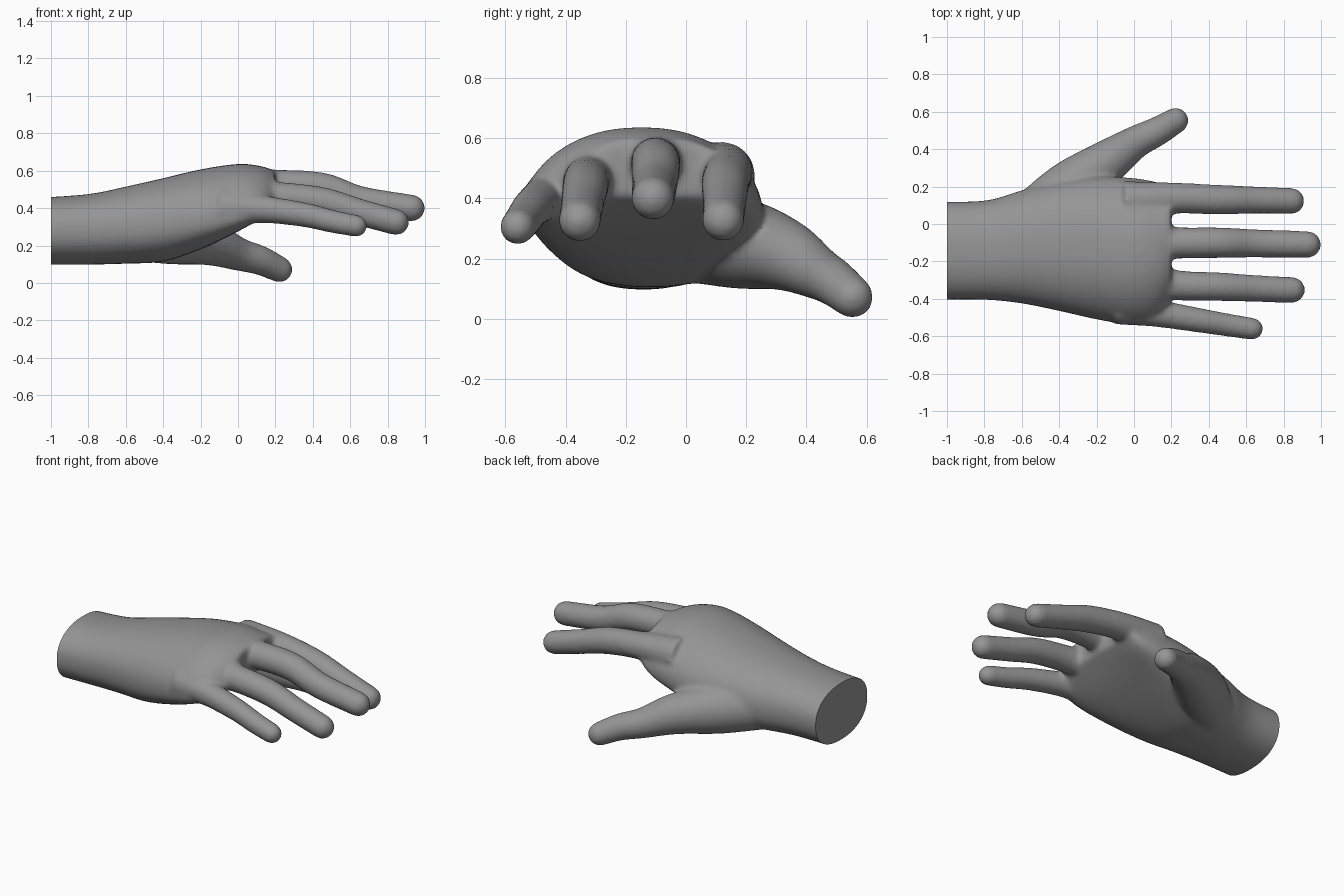
import bpy, bmesh, math
from mathutils import Vector

cube = bpy.data.objects.get("Cube")
if cube:
    bpy.data.objects.remove(cube)

skin = bpy.data.materials.new("soft grey")
skin.use_nodes = True
GREY = (0.3, 0.3, 0.3, 1)
skin.diffuse_color = GREY
skin.node_tree.nodes["Principled BSDF"].inputs["Base Color"].default_value = GREY


def spline(rows, steps=8):
    """Smoothly interpolate rows of numbers."""
    rows = [Vector(r) for r in rows]
    out = []
    for i in range(len(rows) - 1):
        b, c = rows[i], rows[i + 1]
        a = rows[i - 1] if i else b * 2 - c
        d = rows[i + 2] if i + 2 < len(rows) else c * 2 - b
        for k in range(steps):
            t = k / steps
            out.append((b * 2 + (c - a) * t + (a * 2 - b * 5 + c * 4 - d) * t * t
                        + (b * 3 - a - c * 3 + d) * t ** 3) / 2)
    return out + [rows[-1]]


def loft(bm, rings):
    """Join closed rings of points into a capped solid."""
    loops = [[bm.verts.new(p) for p in ring] for ring in rings]
    n = len(loops[0])
    for a, b in zip(loops, loops[1:]):
        for i in range(n):
            j = (i + 1) % n
            bm.faces.new((a[i], a[j], b[j], b[i]))
    bm.faces.new(loops[0][::-1])
    bm.faces.new(loops[-1])


def angles(n):
    return [2 * math.pi * i / n for i in range(n)]


def finger(bm, rows):
    """Round tube through (x, y, z, radius) rows with a domed tip."""
    pts = spline(rows)
    rings = []
    for i, p in enumerate(pts):
        tangent = (pts[min(i + 1, len(pts) - 1)] - pts[max(i - 1, 0)]).to_3d().normalized()
        side = Vector((0, 0, 1)).cross(tangent).normalized()
        up = tangent.cross(side)
        rings.append([p.to_3d() + (side * math.cos(a) + up * math.sin(a)) * p.w
                      for a in angles(24)])
    # dome built from shrinking rings
    end, r = pts[-1].to_3d(), pts[-1].w
    for k in range(1, 7):
        a = k / 6.5 * math.pi / 2
        rings.append([end + (q - end) * math.cos(a) + tangent * r * math.sin(a)
                      for q in rings[len(pts) - 1]])
    loft(bm, rings)


def soft(v):
    """Slightly boxy ellipse coordinate."""
    return math.copysign(abs(v) ** 0.88, v)


bm = bmesh.new()

# wrist and palm: x, y min, y max, z top, z bottom, arch
PALM = [(-1.1, -.405, .12, .453, .097, 0),
        (-.8, -.405, .125, .475, .098, 0),
        (-.6, -.425, .18, .515, .103, .01),
        (-.4, -.465, .23, .56, .115, .02),
        (-.2, -.51, .255, .607, .18, .05),
        (0, -.54, .245, .636, .275, .08),
        (.12, -.51, .225, .625, .35, .09),
        (.2, -.41, .2, .6, .41, .06)]
rings = []
for row in spline(PALM):
    x, y0, y1, top, bottom, arch = row
    rings.append([(x, (y0 + y1) / 2 + (y1 - y0) / 2 * soft(math.cos(a)),
                   (top + bottom) / 2 + (top - bottom) / 2 * soft(math.sin(a))
                   - arch * math.cos(a) ** 2) for a in angles(48)])
loft(bm, rings)

# digits: x, y, z, radius
FINGERS = {
    "index": [(-.05, .12, .48, .11), (.2, .138, .48, .084), (.45, .13, .445, .08),
              (.65, .128, .385, .073), (.842, .123, .327, .07)],
    "middle": [(-.05, -.08, .5, .11), (.2, -.1, .52, .086), (.45, -.1, .508, .082),
               (.65, -.104, .443, .076), (.928, -.11, .4, .072)],
    "ring": [(-.05, -.28, .45, .11), (.2, -.325, .46, .082), (.45, -.335, .435, .077),
             (.65, -.345, .378, .072), (.845, -.353, .325, .07)],
    "little": [(-.08, -.43, .4, .11), (.12, -.475, .395, .076), (.35, -.515, .365, .066),
               (.5, -.54, .33, .062), (.632, -.56, .305, .059)],
    "thumb": [(-.65, -.05, .26, .13), (-.37, .17, .25, .15), (-.16, .32, .215, .122),
              (.0, .432, .155, .09), (.12, .493, .12, .079), (.222, .553, .072, .07)],
}
for rows in FINGERS.values():
    finger(bm, rows)

bmesh.ops.recalc_face_normals(bm, faces=bm.faces)
mesh = bpy.data.meshes.new("hand")
bm.to_mesh(mesh)
hand = bpy.data.objects.new("hand", mesh)
bpy.context.collection.objects.link(hand)

# fuse the parts into one skin and soften the joins
remesh = hand.modifiers.new("fuse", 'REMESH')
remesh.mode = 'VOXEL'
remesh.voxel_size = 0.012
smooth = hand.modifiers.new("soften", 'SMOOTH')
smooth.factor = 0.5
smooth.iterations = 14
graph = bpy.context.evaluated_depsgraph_get()
fused = bpy.data.meshes.new_from_object(hand.evaluated_get(graph))
hand.modifiers.clear()

# trim the wrist flat
bm.clear()
bm.from_mesh(fused)
cut = bmesh.ops.bisect_plane(bm, geom=bm.verts[:] + bm.edges[:] + bm.faces[:],
                             plane_co=(-1, 0, 0), plane_no=(-1, 0, 0), clear_outer=True)
edges = [e for e in cut["geom_cut"] if isinstance(e, bmesh.types.BMEdge)]
bmesh.ops.contextual_create(bm, geom=edges)
bmesh.ops.recalc_face_normals(bm, faces=bm.faces)
bm.to_mesh(mesh)
bm.free()
mesh.materials.clear()
mesh.materials.append(skin)

bpy.context.view_layer.objects.active = hand
hand.select_set(True)
bpy.ops.object.shade_smooth_by_angle(angle=math.radians(40))
